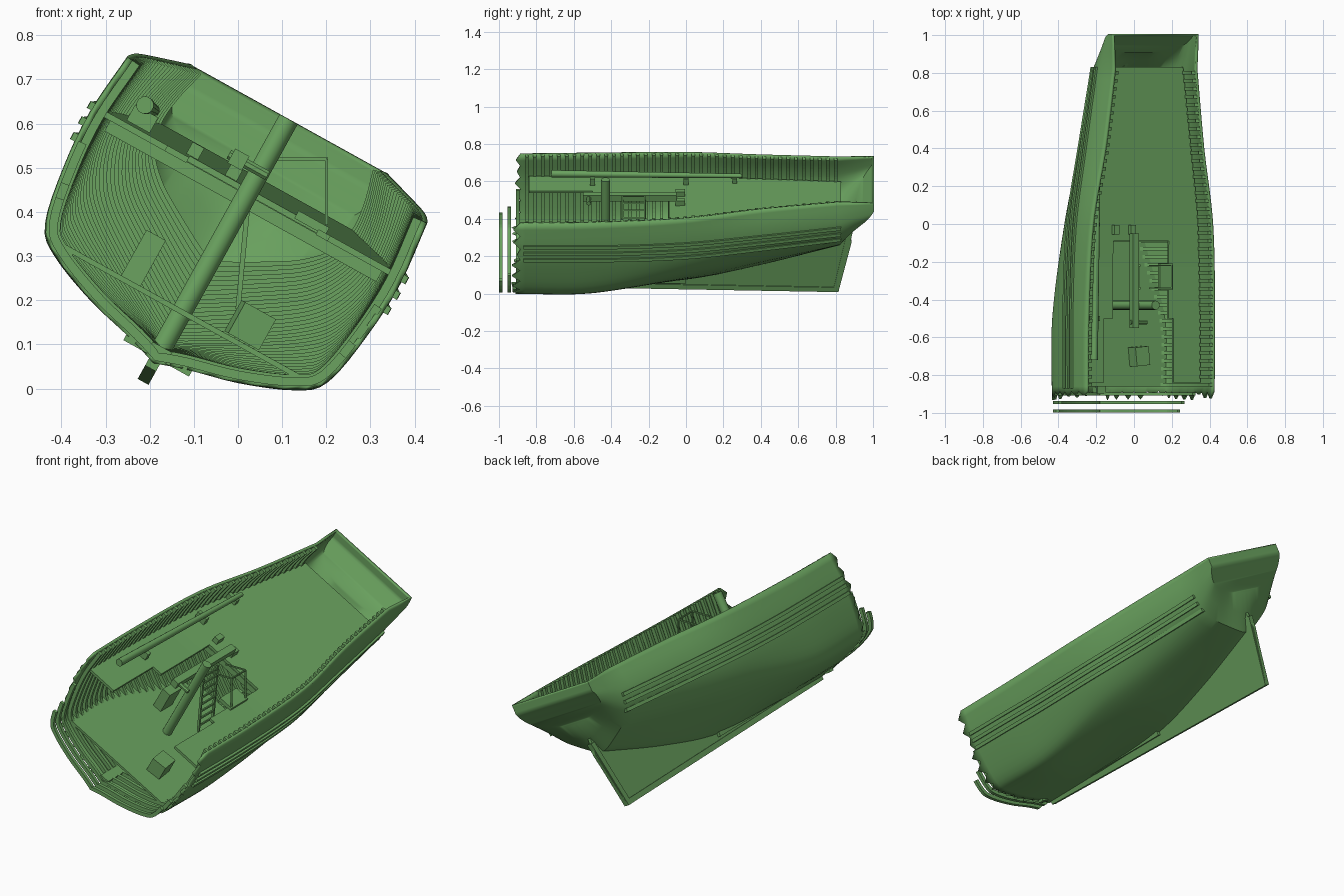
import bpy, bmesh, math, random
from mathutils import Matrix, Vector

random.seed(4)
cube = bpy.data.objects.get("Cube")
if cube:
    bpy.data.objects.remove(cube, do_unlink=True)

green = bpy.data.materials.new("weathered_green")
green.use_nodes = True
colour = (0.145, 0.365, 0.115, 1)
green.diffuse_color = colour
green.node_tree.nodes["Principled BSDF"].inputs["Base Color"].default_value = colour

# The whole wreck lies heeled over about its keel
HEEL = Matrix.Translation((-0.215, 0, 0.015)) @ Matrix.Rotation(math.radians(29), 4, 'Y')

# Half sections (half-breadth, height) from keel to gunwale
MID = [(0, .055), (.066, .077), (.186, .109), (.307, .159), (.36, .21), (.386, .34), (.394, .475), (.38, .625)]
STATIONS = [
    (-.9, MID),
    (-.5, [(u, w + .005) for u, w in MID]),
    (0, [(0, .08), (.05, .105), (.18, .18), (.29, .255), (.345, .32), (.375, .42), (.375, .53), (.36, .645)]),
    (.4, [(0, .17), (.04, .19), (.15, .26), (.25, .33), (.3, .4), (.325, .48), (.32, .57), (.295, .665)]),
    (.82, [(0, .3), (.04, .31), (.14, .365), (.2, .405), (.25, .46), (.27, .53), (.265, .6), (.245, .68)]),
]
TRANSOM = [(0, .48), (.05, .485), (.13, .505), (.2, .53), (.24, .56), (.256, .6), (.256, .64), (.255, .68)]


def refine(pts, n=4):
    """Smooth a polyline through its points."""
    p = [Vector(q) for q in pts]
    p = [2 * p[0] - p[1]] + p + [2 * p[-1] - p[-2]]
    out = []
    for a, b, c, d in zip(p, p[1:], p[2:], p[3:]):
        for k in range(n):
            t = k / n
            out.append(b + (c - a) * t / 2 + (2 * a - 5 * b + 4 * c - d) * t * t / 2
                       + (3 * b - a - 3 * c + d) * t ** 3 / 2)
    return out + [p[-2]]


def section(y):
    """Half section of the hull at any length position."""
    i = max(k for k in range(len(STATIONS) - 1) if k == 0 or STATIONS[k][0] <= y)
    rows = [STATIONS[min(max(k, 0), len(STATIONS) - 1)] for k in (i - 1, i, i + 1, i + 2)]
    (ya, a), (yb, b), (yc, c), (yd, d) = rows
    h = yc - yb
    t = (y - yb) / h
    pts = []
    for pa, pb, pc, pd in zip(a, b, c, d):
        pa, pb, pc, pd = map(Vector, (pa, pb, pc, pd))
        m0, m1 = (pc - pa) / (yc - ya) * h, (pd - pb) / (yd - yb) * h
        pts.append(pb * (2 * t**3 - 3 * t * t + 1) + m0 * (t**3 - 2 * t * t + t)
                   + pc * (3 * t * t - 2 * t**3) + m1 * (t**3 - t * t))
    return refine(pts)


def half(y, w):
    s = section(y)
    for a, b in zip(s, s[1:]):
        if a.y <= w <= b.y:
            return a.x + (b.x - a.x) * (w - a.y) / (b.y - a.y)
    return s[-1].x


def make(name, verts, faces, heeled=True, smooth=False):
    me = bpy.data.meshes.new(name)
    me.from_pydata([tuple(v) for v in verts], [], faces)
    bm = bmesh.new()
    bm.from_mesh(me)
    bmesh.ops.recalc_face_normals(bm, faces=bm.faces)
    bm.to_mesh(me)
    bm.free()
    me.materials.append(green)
    ob = bpy.data.objects.new(name, me)
    bpy.context.collection.objects.link(ob)
    if heeled:
        ob.matrix_world = HEEL
    if smooth:
        bpy.ops.object.select_all(action='DESELECT')
        ob.select_set(True)
        bpy.context.view_layer.objects.active = ob
        bpy.ops.object.shade_smooth_by_angle(angle=math.radians(35))
    return ob


def loft(name, rings, heeled=True, smooth=False):
    """Closed solid through rings of equal point count."""
    n = len(rings[0])
    faces = [(r * n + i, r * n + (i + 1) % n, (r + 1) * n + (i + 1) % n, (r + 1) * n + i)
             for r in range(len(rings) - 1) for i in range(n)]
    faces += [tuple(range(n)), tuple(range((len(rings) - 1) * n, len(rings) * n))]
    return make(name, [v for r in rings for v in r], faces, heeled, smooth)


def box(name, centre, size, turn=0):
    (cx, cy, cz), (sx, sy, sz) = centre, [s / 2 for s in size]
    spin = Matrix.Rotation(turn, 3, 'Z')
    corners = [(-sx, -sy), (sx, -sy), (sx, sy), (-sx, sy)]
    return loft(name, [[spin @ Vector((x, y, z)) + Vector((cx, cy, cz)) for x, y in corners]
                       for z in (-sz, sz)])


def rod(name, a, b, r, r2=None, sides=12, heeled=True):
    a, b = Vector(a), Vector(b)
    q = (b - a).to_track_quat('Z', 'Y')
    angles = [2 * math.pi * (i + .5) / sides for i in range(sides)]
    return loft(name, [[p + q @ Vector((k * math.cos(t), k * math.sin(t), 0)) for t in angles]
                       for p, k in ((a, r), (b, r2 or r))], heeled, sides > 4)


def steps(a, b, n):
    return [a + (b - a) * i / n for i in range(n + 1)]


def slab(name, ys, left, right, height, thick):
    return loft(name, [[(left(y), y, height(y)), (right(y), y, height(y)),
                        (right(y), y, height(y) - thick), (left(y), y, height(y) - thick)] for y in ys])


# Hull shell with a splintered forward edge and a raked transom
rings = [[(p.x, y, p.y) for p in section(y)] for y in steps(-.86, .82, 28)]
tail = [(p.x, .915 + .085 * min(1, max(0, (p.y - .5) / .13)), p.y) for p in refine(TRANSOM)]
rings += [[Vector(a).lerp(Vector(b), .5) for a, b in zip(rings[-1], tail)], tail]
full = [[(-x, y, z) for x, y, z in r[:0:-1]] + [tuple(v) for v in r] for r in rings]
n = len(full[0])
broken = [(x, -.885 - (random.uniform(.015, .05) if i % 2 else 0), z)
          for i, (x, y, z) in enumerate(full[0])]
full.insert(0, broken)
faces = [(r * n + i, r * n + i + 1, (r + 1) * n + i + 1, (r + 1) * n + i)
         for r in range(len(full) - 1) for i in range(n - 1)]
e = (len(full) - 1) * n
faces += [(e + i, e + i + 1, e + n - 2 - i, e + n - 1 - i) for i in range(n // 2 - 1)]
faces.append((e + n // 2 - 1, e + n // 2, e + n // 2 + 1))
hull = make("hull_shell", [v for r in full for v in r], faces, smooth=True)
shell = hull.modifiers.new("plank_thickness", 'SOLIDIFY')
shell.thickness, shell.offset = .014, 0


# Frames: bent ribs following the hull
def rib(name, y, outer, inner, top=9, wide=.018):
    s = [p for p in section(max(y, -.9)) if p.y <= top]
    out, inn = [], []
    for i, p in enumerate(s):
        d = (s[min(i + 1, len(s) - 1)] - s[max(i - 1, 0)]).normalized()
        nrm = Vector((-d.y, d.x))
        for lst, k in ((out, outer), (inn, inner)):
            q = p + nrm * k
            lst.append((max(q.x, 0), q.y))
    pairs = list(zip(out, inn))
    pairs = [((-a[0], a[1]), (-b[0], b[1])) for a, b in pairs[:0:-1]] + pairs
    loft(name, [[(a[0], y - wide / 2, a[1]), (b[0], y - wide / 2, b[1]),
                 (b[0], y + wide / 2, b[1]), (a[0], y + wide / 2, a[1])] for a, b in pairs])


for i, y in enumerate(steps(-.85, .8, 39)):
    rib(f"frame_{i}", y, .004, .026)
for i, (y, top) in enumerate([(-.99, .29), (-.945, .34), (-.9, .41)]):
    rib(f"exposed_frame_{i}", y, 0, .02, top)

# Three wales on each side
for side in (-1, 1):
    for k in range(3):
        ring = []
        for y in steps(-.87, .83, 24):
            w = .41 + .04 * k + .045 * max(0, (y + .4) / 1.2) ** 1.5
            u = half(min(y, .82), w)
            ring.append([(side * a, y, w + b) for a, b in
                         ((u - .004, -.009), (u + .018, -.009), (u + .018, .009), (u - .004, .009))])
        loft(f"wale_{k}_{'left' if side > 0 else 'right'}", ring)

# Keel, deadwood and sternpost
outline = [(-.88, .035), (.815, 0), (.885, .3), (.87, .4), (.8, .3), (.4, .18), (0, .09), (-.88, .065)]
loft("deadwood", [[(u, y, w) for y, w in outline] for u in (-.009, .009)])
loft("keel", [[(u, y, w + h) for u, h in ((-.014, 0), (.014, 0), (.014, .028), (-.014, .028))]
              for y, w in ((-.88, .035), (.815, 0))])
loft("sternpost", [[(u, y + d, w) for u, d in ((-.014, 0), (.014, 0), (.014, -.03), (-.014, -.03))]
                   for y, w in ((.815, 0), (.89, .36))])
box("keelson", (0, -.45, .075), (.05, .9, .03))
box("floor_timber", (0, -.88, .07), (.17, .03, .018))


# Main deck with open well and hatch
def deck_height(y):
    return .495 + .035 * max(0, (y + .2))


def edge(y):
    return half(y, deck_height(y)) - .02


well = [(-.84, -.5, -.21, .21), (-.5, -.09, -.155, .18)]
for i, (a, b, lo, hi) in enumerate(well):
    ys = steps(a, b, 6)
    slab(f"deck_side_right_{i}", ys, lambda y: -edge(y), lambda y: lo, deck_height, .014)
    slab(f"deck_side_left_{i}", ys, lambda y: hi, edge, deck_height, .014)
slab("aft_deck", steps(-.09, .83, 14), lambda y: -edge(y), edge, deck_height, .014)
for i, y in enumerate(steps(-.08, .76, 6)):
    box(f"deck_beam_{i}", (0, y, deck_height(y) - .03), (2 * edge(y) - .02, .025, .03))

# Lower deck with cargo boxes
slab("lower_deck", steps(-.86, 0, 10), lambda y: .01 - half(y, .185), lambda y: half(y, .185) - .01,
     lambda y: .187, .012)
box("cargo_box_left", (.15, -.7, .23), (.08, .1, .08), .1)
box("cargo_box_right", (-.135, -.3, .245), (.05, .1, .12))

# Mast stump, fallen beam and spare spar
rod("mast_stump", (0, -.43, .08), (0, -.43, .68), .024, sides=14)
rod("cross_beam", (-.055, -.55, .545), (-.055, -.05, .545), .026, sides=4)
rod("beam_pin", (-.08, -.52, .545), (.02, -.52, .545), .012, sides=8)
rod("spare_spar", (-.3, -.72, .55), (-.275, .3, .55), .02, .012)
for i, y in enumerate((-.5, 0, .26)):
    box(f"spar_chock_{i}", (-.29, y, .52), (.06, .025, .04))
for i, u in enumerate((-.15, -.05)):
    box(f"deck_cleat_{i}", (u, -.03, .515), (.03, .05, .03))

# Hatch ladder, handrail and landing
for i, y in enumerate((-.34, -.22)):
    rod(f"ladder_rail_{i}", (0, y, .18), (.03, y, .5), .008, sides=4, heeled=False)
    rod(f"handrail_top_{i}", (.08, y, .52), (.2, y, .52), .005, sides=4, heeled=False)
    rod(f"handrail_post_{i}", (.2, y, .52), (.2, y, .37), .005, sides=4, heeled=False)
for i, t in enumerate(steps(.1, .95, 7)):
    rod(f"ladder_rung_{i}", (.03 * t, -.34, .18 + .32 * t), (.03 * t, -.22, .18 + .32 * t),
        .006, sides=4, heeled=False)
rod("handrail_end", (.2, -.34, .52), (.2, -.22, .52), .005, sides=4, heeled=False)
box("landing", (.16, -.28, .5), (.08, .14, .02))
